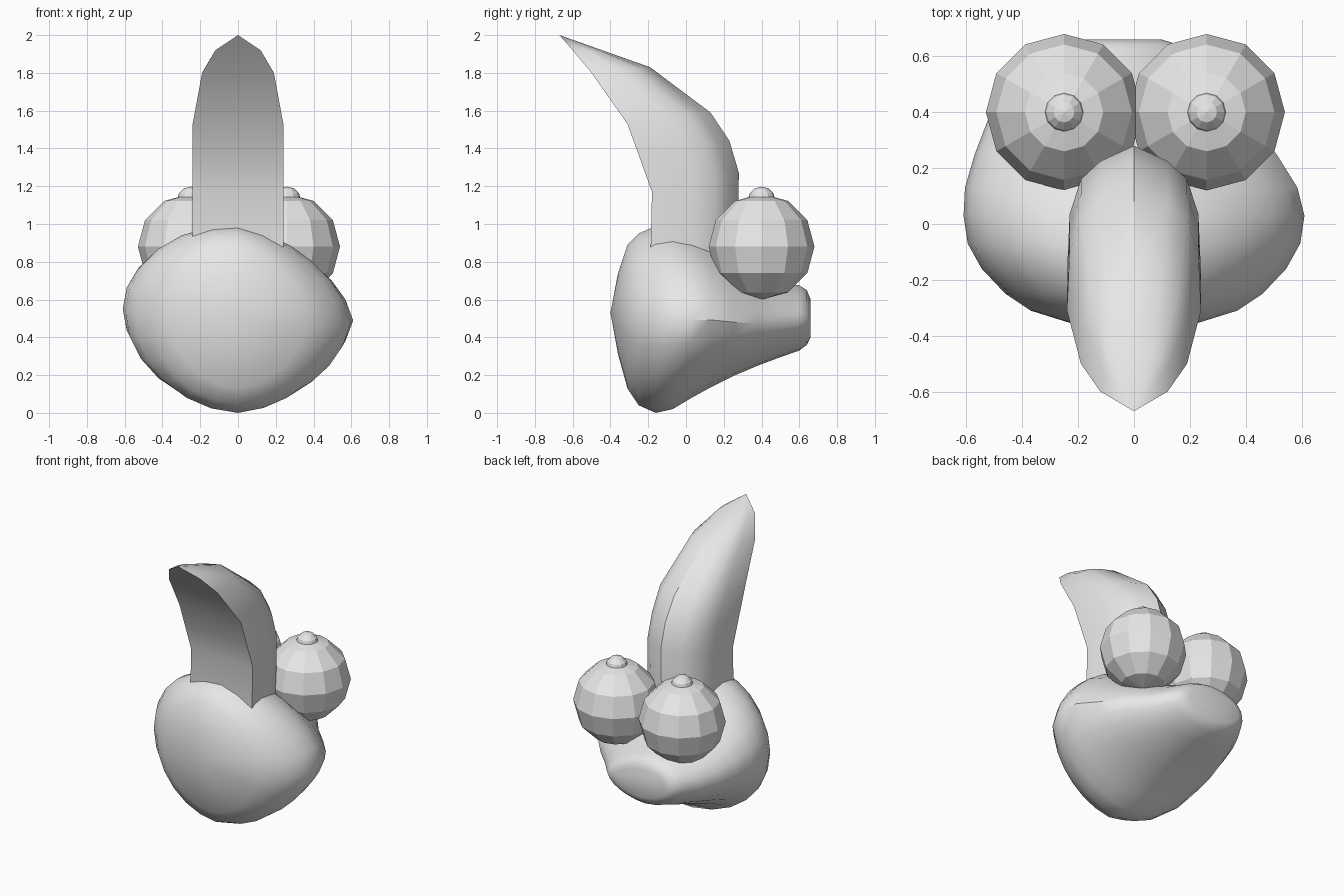
import bpy, bmesh, math

cube = bpy.data.objects.get("Cube")
if cube:
    bpy.data.objects.remove(cube, do_unlink=True)

# One plain grey for every part
GREY = (0.8, 0.8, 0.8, 1.0)
grey = bpy.data.materials.new("light grey")
grey.use_nodes = True
grey.diffuse_color = GREY
for node in grey.node_tree.nodes:
    if node.type == "BSDF_PRINCIPLED":
        node.inputs["Base Color"].default_value = GREY


def finish(name, bm, smooth_angle=None):
    """Turn a bmesh into a named object with its shading."""
    bmesh.ops.recalc_face_normals(bm, faces=bm.faces)
    mesh = bpy.data.meshes.new(name)
    bm.to_mesh(mesh)
    bm.free()
    mesh.materials.append(grey)
    obj = bpy.data.objects.new(name, mesh)
    bpy.context.collection.objects.link(obj)
    if smooth_angle:
        bpy.ops.object.select_all(action="DESELECT")
        obj.select_set(True)
        bpy.context.view_layer.objects.active = obj
        bpy.ops.object.shade_smooth_by_angle(angle=math.radians(smooth_angle))
    return obj


def loft(name, rings, start=None, end=None, smooth_angle=30):
    """Skin closed rings; each end is a fan to a point or a flat cap."""
    bm = bmesh.new()
    loops = [[bm.verts.new(p) for p in ring] for ring in rings]
    n = len(loops[0])
    for a, b in zip(loops, loops[1:]):
        for i in range(n):
            j = (i + 1) % n
            bm.faces.new((a[i], a[j], b[j], b[i]))
    for loop, tip in ((loops[0], start), (loops[-1], end)):
        if tip is None:
            bm.faces.new(loop)
        else:
            v = bm.verts.new(tip)
            for i in range(n):
                bm.faces.new((loop[i], loop[(i + 1) % n], v))
    return finish(name, bm, smooth_angle)


# Body: broad rounded front narrowing to an off-centre snout at the back
# (y, centre x, half width, bottom z, top z)
sections = [
    (-0.36, 0, 0.21, 0.31, 0.74),
    (-0.31, 0, 0.37, 0.13, 0.89),
    (-0.25, 0, 0.46, 0.04, 0.95),
    (-0.16, 0, 0.545, 0.0, 0.99),
    (-0.07, 0, 0.595, 0.02, 0.99),
    (0.03, 0, 0.61, 0.08, 0.96),
    (0.13, -0.01, 0.595, 0.135, 0.91),
    (0.25, -0.03, 0.54, 0.195, 0.82),
    (0.38, -0.06, 0.46, 0.25, 0.74),
    (0.50, -0.09, 0.37, 0.295, 0.69),
    (0.60, -0.10, 0.30, 0.33, 0.675),
    (0.64, -0.10, 0.265, 0.36, 0.65),
    (0.66, -0.11, 0.21, 0.40, 0.60),
]
SIDES = 24
rings = []
for y, cx, rx, low, high in sections:
    ring = []
    for i in range(SIDES):
        a = math.tau * i / SIDES
        c, s = math.cos(a), math.sin(a)
        # the +x side is slightly more pointed and sits lower
        pinch = 1 - 0.07 * max(c, 0) * abs(s) * 2
        z = (low + high) / 2 + (high - low) / 2 * s * pinch - 0.05 * c * rx
        ring.append((cx + rx * c * pinch, y, z))
    rings.append(ring)
loft("body", rings, start=(0, -0.40, 0.53), smooth_angle=40)

# Crest: pointed-arch section with a flat front, curling forward to a tip
# (half width, front y, front z, ridge y, ridge z)
crest = [
    (0.24, -0.19, 0.75, 0.27, 0.75),
    (0.24, -0.18, 1.17, 0.28, 1.27),
    (0.24, -0.245, 1.35, 0.23, 1.44),
    (0.24, -0.31, 1.53, 0.13, 1.59),
    (0.19, -0.50, 1.80, -0.19, 1.83),
    (0.12, -0.60, 1.92, -0.43, 1.915),
]
half = [(1, 0), (0.96, 0.47), (0.79, 0.74), (0.5, 0.88)]
arch = half + [(0, 1)] + [(-w, t) for w, t in reversed(half)]
rings = [[(hw * w, fy + t * (ry - fy), fz + t * (rz - fz)) for w, t in arch]
         for hw, fy, fz, ry, rz in crest]
loft("crest", rings, end=(0, -0.67, 2.0))

# Eyes: faceted balls, each with a small bead on top
for side, x in (("right", -0.25), ("left", 0.26)):
    for part, z, radius in (("eyeball", 0.88, 0.28), ("pupil", 1.125, 0.073)):
        bm = bmesh.new()
        bmesh.ops.create_uvsphere(bm, u_segments=12, v_segments=6, radius=radius)
        bmesh.ops.translate(bm, verts=bm.verts, vec=(x, 0.40, z))
        finish(f"{side}_{part}", bm)
